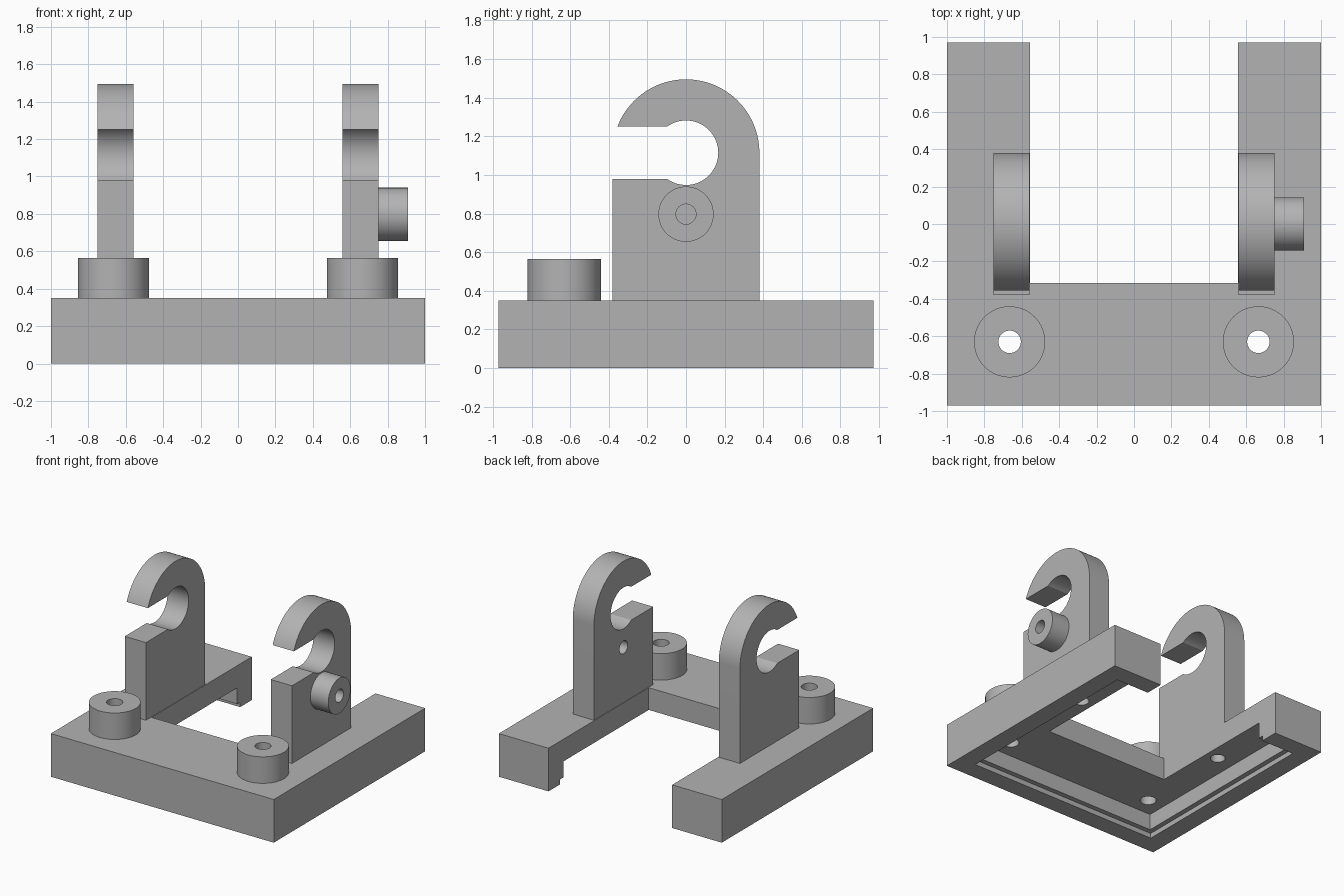
import bpy, bmesh
from math import asin, cos, sin, pi, radians
from mathutils import Vector

if "Cube" in bpy.data.objects:
    bpy.data.objects.remove(bpy.data.objects["Cube"], do_unlink=True)

grey = bpy.data.materials.new("plain grey")
grey.use_nodes = True
COLOUR = (0.45, 0.45, 0.45, 1)
grey.diffuse_color = COLOUR
grey.node_tree.nodes["Principled BSDF"].inputs["Base Color"].default_value = COLOUR


def prism(name, points, sweep):
    """Extrude a closed 3D outline along a vector."""
    bm = bmesh.new()
    face = bm.faces.new([bm.verts.new(p) for p in points])
    new = bmesh.ops.extrude_face_region(bm, geom=[face], use_keep_orig=True)
    moved = [g for g in new["geom"] if isinstance(g, bmesh.types.BMVert)]
    bmesh.ops.translate(bm, verts=moved, vec=Vector(sweep))
    bmesh.ops.recalc_face_normals(bm, faces=bm.faces[:])
    mesh = bpy.data.meshes.new(name)
    bm.to_mesh(mesh)
    bm.free()
    mesh.materials.append(grey)
    obj = bpy.data.objects.new(name, mesh)
    bpy.context.collection.objects.link(obj)
    return obj


def box(name, hx, hy, z0, z1):
    outline = [(-hx, -hy, z0), (hx, -hy, z0), (hx, hy, z0), (-hx, hy, z0)]
    return prism(name, outline, (0, 0, z1 - z0))


def arc(cy, cz, r, a0, a1, n):
    return [(cy + r * cos(a0 + (a1 - a0) * i / n), cz + r * sin(a0 + (a1 - a0) * i / n))
            for i in range(n + 1)]


def cylinder(name, cx, cy, r, z0, z1):
    ring = arc(cx, cy, r, 0, 2 * pi, 64)[:-1]
    return prism(name, [(x, y, z0) for x, y in ring], (0, 0, z1 - z0))


def cross_cylinder(name, cy, cz, r, x0, x1):
    ring = arc(cy, cz, r, 0, 2 * pi, 64)[:-1]
    return prism(name, [(x0, y, z) for y, z in ring], (x1 - x0, 0, 0))


def cut(obj, cutter):
    """Subtract a cutter, then remove it."""
    mod = obj.modifiers.new("cut", "BOOLEAN")
    mod.operation, mod.solver, mod.object = "DIFFERENCE", "EXACT", cutter
    cutter.hide_render = True
    graph = bpy.context.evaluated_depsgraph_get()
    mesh = bpy.data.meshes.new_from_object(obj.evaluated_get(graph))
    obj.modifiers.clear()
    obj.data = mesh
    bpy.data.objects.remove(cutter, do_unlink=True)


parts = []

# U-shaped base, hollowed underneath in two steps
half = [(1, -0.97), (1, 0.97), (0.555, 0.97), (0.555, -0.315)]
outline = half + [(-x, y) for x, y in reversed(half)]
base = prism("base", [(x, y, 0) for x, y in outline], (0, 0, 0.35))
cut(base, box("recess_cutter", 0.81, 0.78, -0.1, 0.17))
cut(base, box("step_cutter", 0.85, 0.82, -0.1, 0.04))
parts.append(base)

# Hook outline: rounded top, round seat and a slot opening to the front
CZ, R, SEAT, SLOT = 1.115, 0.38, 0.167, 0.135
outer, inner = asin(SLOT / R), asin(SLOT / SEAT)
hook = [(-R, 0.35), (R, 0.35)]
hook += arc(0, CZ, R, 0, pi - outer, 48)
hook += arc(0, CZ, SEAT, pi - inner, inner - pi, 48)
hook += [(-R, CZ - SLOT)]

for side, label in ((1, "left"), (-1, "right")):
    # Hooked lug
    lug = prism(label + "_hook_lug", [(side * 0.56, y, z) for y, z in hook],
                (side * 0.19, 0, 0))
    parts.append(lug)

    # Blind screw hole from below into the lug
    for target in (base, lug):
        cut(target, cylinder("screw_cutter", side * 0.66, 0.18, 0.055, 0.1, 0.6))

    # Standoff with a through hole
    standoff = cylinder(label + "_standoff", side * 0.665, -0.63, 0.19, 0.35, 0.565)
    for target in (base, standoff):
        cut(target, cylinder("bolt_cutter", side * 0.665, -0.63, 0.06, -0.1, 0.8))
    parts.append(standoff)

    # Side boss on the left lug only, drilled through
    if side == 1:
        boss = cross_cylinder("side_boss", 0, 0.797, 0.143, 0.75, 0.91)
        for target in (lug, boss):
            cut(target, cross_cylinder("boss_cutter", 0, 0.797, 0.052, 0.5, 1.0))
        parts.append(boss)

# Smooth curved walls, sharp edges
for obj in parts:
    obj.data.shade_smooth()
    obj.data.set_sharp_from_angle(angle=radians(30))
